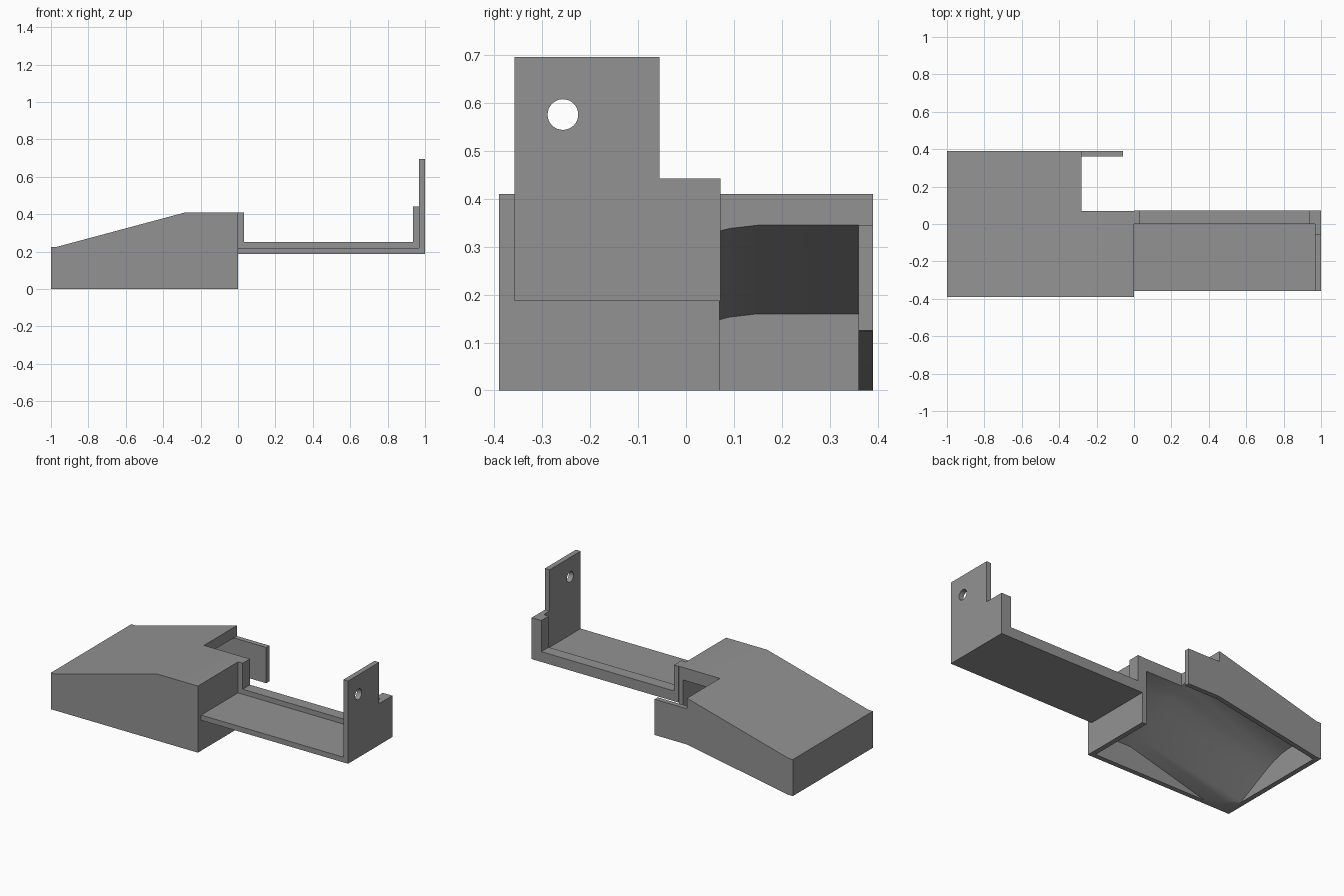
import bpy, bmesh, math

if "Cube" in bpy.data.objects:
    bpy.data.objects.remove(bpy.data.objects["Cube"])

gray = bpy.data.materials.new("plain_gray")
gray.diffuse_color = (0.29, 0.29, 0.29, 1)
gray.use_nodes = True
gray.node_tree.nodes["Principled BSDF"].inputs["Base Color"].default_value = gray.diffuse_color


def finish(name, bm):
    bmesh.ops.recalc_face_normals(bm, faces=bm.faces[:])
    mesh = bpy.data.meshes.new(name)
    bm.to_mesh(mesh)
    bm.free()
    mesh.materials.append(gray)
    obj = bpy.data.objects.new(name, mesh)
    bpy.context.collection.objects.link(obj)
    return obj


def extrude_y(name, profile, y0, y1):
    """Extrude an x-z outline from y0 to y1."""
    bm = bmesh.new()
    face = bm.faces.new([bm.verts.new((x, y0, z)) for x, z in profile])
    ext = bmesh.ops.extrude_face_region(bm, geom=[face])
    verts = [v for v in ext["geom"] if isinstance(v, bmesh.types.BMVert)]
    bmesh.ops.translate(bm, verts=verts, vec=(0, y1 - y0, 0))
    return finish(name, bm)


def box(name, x0, x1, y0, y1, z0, z1):
    return extrude_y(name, [(x0, z0), (x1, z0), (x1, z1), (x0, z1)], y0, y1)


def cut(obj, cutter):
    cutter.hide_render = True
    mod = obj.modifiers.new("cut", "BOOLEAN")
    mod.operation, mod.solver, mod.object = "DIFFERENCE", "EXACT", cutter
    bpy.context.view_layer.objects.active = obj
    bpy.ops.object.modifier_apply(modifier=mod.name)
    bpy.data.objects.remove(cutter, do_unlink=True)


def smooth(obj):
    bpy.ops.object.select_all(action="DESELECT")
    obj.select_set(True)
    bpy.context.view_layer.objects.active = obj
    bpy.ops.object.shade_smooth_by_angle(angle=math.radians(30))


# Housing: sloped hood, open underneath
housing = extrude_y("housing", [(-1, 0), (0, 0), (0, 0.41), (-0.28, 0.41),
                                (-0.97, 0.225), (-1, 0.225)], -0.39, 0.39)

# Cavity: ceiling follows the roof and curves down toward the front wall
ceiling = [(-0.97, 0.16), (-0.28, 0.345), (-0.03, 0.345)]
drops = [(-0.36, 0.205), (-0.3, 0.18), (-0.25, 0.157), (-0.18, 0.123), (-0.1, 0.083),
         (-0.03, 0.048), (0.03, 0.023), (0.09, 0.007), (0.15, 0), (0.36, 0)]
bm = bmesh.new()
rings = []
for y, drop in drops:
    pts = [(x, z - drop) for x, z in ceiling] + [(-0.03, -0.2), (-0.28, -0.2), (-0.97, -0.2)]
    rings.append([bm.verts.new((x, y, z)) for x, z in pts])
for a, b in zip(rings, rings[1:]):
    for i in range(6):
        j = (i + 1) % 6
        bm.faces.new((a[i], a[j], b[j], b[i]))
bm.faces.new(rings[0])
bm.faces.new(rings[-1])
cut(housing, finish("cavity_cutter", bm))

# Corner notch and the rising lower edge of the back wall
cut(housing, box("notch_cutter", -0.28, 0.5, 0.07, 0.6, -0.3, 0.6))
cut(housing, extrude_y("edge_cutter", [(-0.97, 0), (-0.97, -0.1), (-0.2, -0.1),
                                       (-0.2, 0.139)], 0.3, 0.5))
smooth(housing)

# Tab extending the back wall
box("back_tab", -0.28, -0.06, 0.36, 0.39, 0.125, 0.345)

# Arm rail with a low block at the housing and a post at the tip
extrude_y("arm_rail", [(0, 0.187), (1, 0.187), (1, 0.442), (0.935, 0.442), (0.935, 0.25),
                       (0.032, 0.25), (0.032, 0.41), (0, 0.41)], 0, 0.072)

# Arm tray with an upright end plate
tray = extrude_y("arm_tray", [(0, 0.187), (1, 0.187), (1, 0.696), (0.968, 0.696),
                              (0.968, 0.219), (0, 0.219)], -0.358, 0)
cut(tray, box("step_cutter", 0.9, 1.1, -0.055, 0.1, 0.442, 0.8))

# Round hole through the end plate
hole = [(0.9, -0.257 + 0.032 * math.cos(math.tau * i / 32),
         0.576 + 0.032 * math.sin(math.tau * i / 32)) for i in range(32)]
bm = bmesh.new()
face = bm.faces.new([bm.verts.new(p) for p in hole])
ext = bmesh.ops.extrude_face_region(bm, geom=[face])
bmesh.ops.translate(bm, vec=(0.2, 0, 0),
                    verts=[v for v in ext["geom"] if isinstance(v, bmesh.types.BMVert)])
cut(tray, finish("hole_cutter", bm))
smooth(tray)
